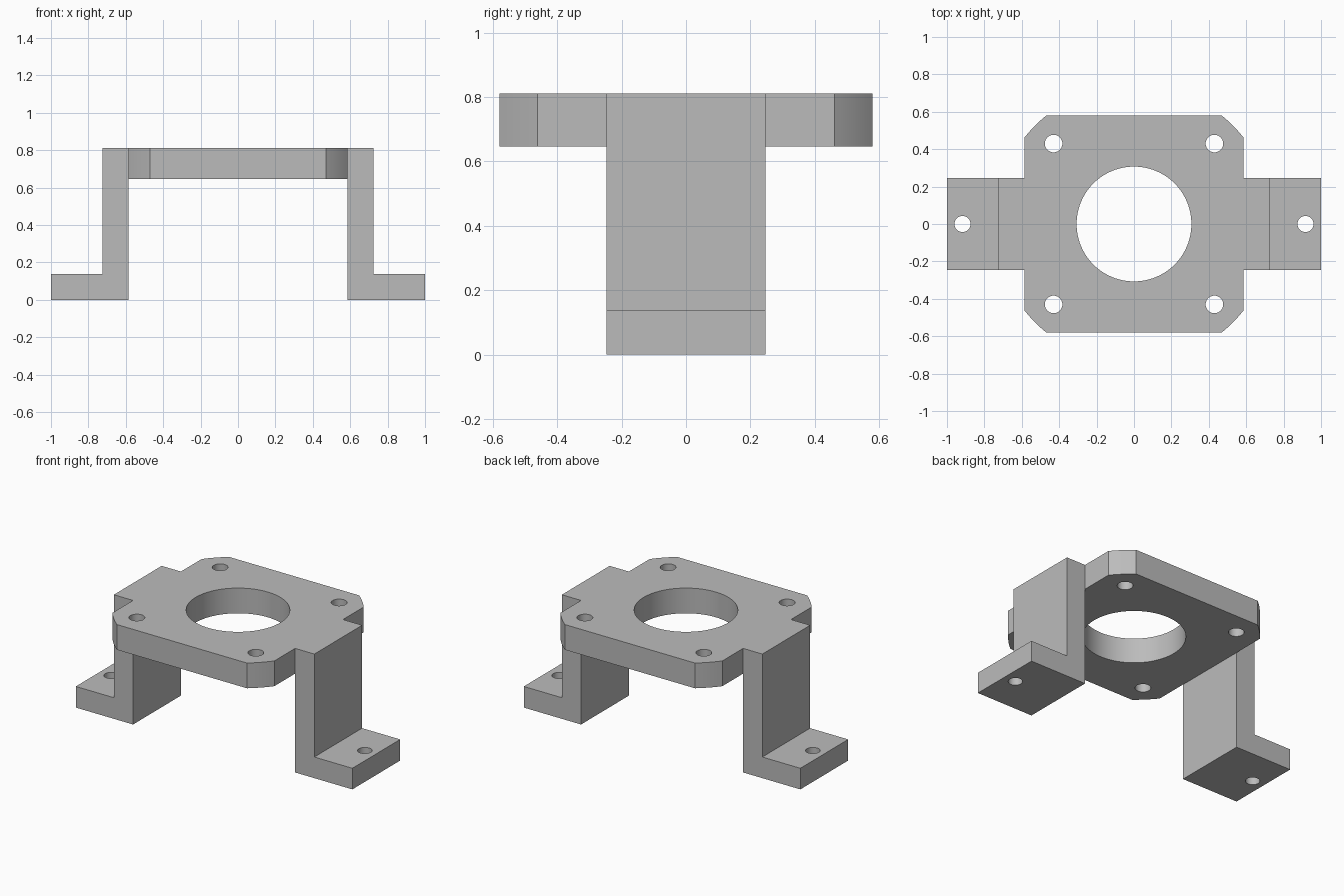
import bpy, bmesh, math
from mathutils import Matrix

cube = bpy.data.objects.get("Cube")
if cube:
    bpy.data.objects.remove(cube, do_unlink=True)

# Main dimensions
PLATE_X, PLATE_Y, CORNER_R = 0.586, 0.579, 0.746
PLATE_Z, TOP_Z = 0.646, 0.811
LEG_X, LEG_Y, FOOT_Z = 0.725, 0.247, 0.138

grey = bpy.data.materials.new("plain grey")
grey.use_nodes = True
colour = (0.5, 0.5, 0.5, 1)
grey.diffuse_color = colour
grey.node_tree.nodes["Principled BSDF"].inputs["Base Color"].default_value = colour


def make_object(name, bm):
    bmesh.ops.recalc_face_normals(bm, faces=bm.faces)
    mesh = bpy.data.meshes.new(name)
    bm.to_mesh(mesh)
    bm.free()
    mesh.materials.append(grey)
    obj = bpy.data.objects.new(name, mesh)
    bpy.context.collection.objects.link(obj)
    return obj


def extrude_outline(name, points, offset):
    """Extrude a closed 3D outline along an offset vector."""
    bm = bmesh.new()
    face = bm.faces.new([bm.verts.new(p) for p in points])
    result = bmesh.ops.extrude_face_region(bm, geom=[face], use_keep_orig=True)
    verts = [v for v in result["geom"] if isinstance(v, bmesh.types.BMVert)]
    bmesh.ops.translate(bm, verts=verts, vec=offset)
    return make_object(name, bm)


def combine(target, tool, operation):
    """Apply a boolean and discard the tool."""
    mod = target.modifiers.new(operation.lower(), "BOOLEAN")
    mod.operation, mod.solver, mod.object = operation, "EXACT", tool
    bpy.context.view_layer.objects.active = target
    bpy.ops.object.modifier_apply(modifier=mod.name)
    bpy.data.objects.remove(tool, do_unlink=True)


def drill(target, x, y, radius, segments):
    """Cut a vertical through hole."""
    bm = bmesh.new()
    bmesh.ops.create_cone(bm, cap_ends=True, segments=segments, radius1=radius,
                          radius2=radius, depth=3, matrix=Matrix.Translation((x, y, 0)))
    combine(target, make_object("drill", bm), "DIFFERENCE")


# Top plate: a rectangle whose corners are trimmed by one large circle
start = math.acos(PLATE_X / CORNER_R)
end = math.asin(PLATE_Y / CORNER_R)
outline = []
for quadrant in range(4):
    lo, hi = (start, end) if quadrant % 2 == 0 else (math.pi / 2 - end, math.pi / 2 - start)
    for i in range(9):
        a = quadrant * math.pi / 2 + lo + (hi - lo) * i / 8
        outline.append((CORNER_R * math.cos(a), CORNER_R * math.sin(a), PLATE_Z))
bracket = extrude_outline("mounting_bracket", outline, (0, 0, TOP_Z - PLATE_Z))

# Two L-shaped legs with outward feet
leg_profile = [(PLATE_X, 0), (1, 0), (1, FOOT_Z), (LEG_X, FOOT_Z),
               (LEG_X, TOP_Z), (PLATE_X, TOP_Z)]
for side in (-1, 1):
    leg = extrude_outline("leg", [(side * x, -LEG_Y, z) for x, z in leg_profile],
                          (0, 2 * LEG_Y, 0))
    combine(bracket, leg, "UNION")

# Central bore, corner bolt holes and foot holes
drill(bracket, 0, 0, 0.307, 96)
for side in (-1, 1):
    drill(bracket, side * 0.917, 0, 0.043, 40)
    for end_y in (-1, 1):
        drill(bracket, side * 0.43, end_y * 0.43, 0.047, 40)

# Smooth bores and corner arcs, sharp edges elsewhere
bpy.ops.object.select_all(action="DESELECT")
bracket.select_set(True)
bpy.context.view_layer.objects.active = bracket
bpy.ops.object.shade_smooth_by_angle(angle=math.radians(25))
